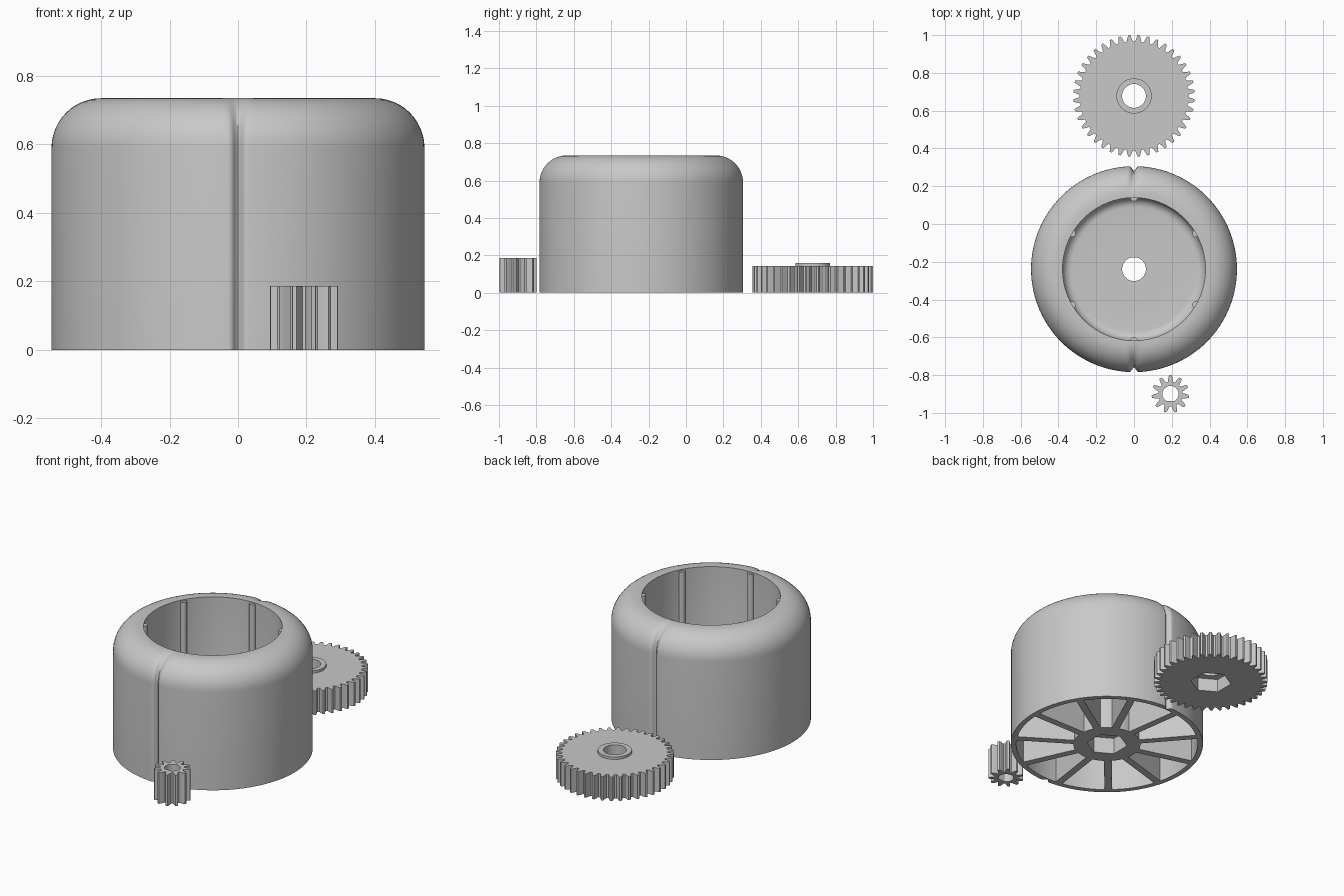
import bpy, bmesh
from math import pi, cos, sin, tau, exp, radians
from mathutils import Matrix, Vector

cube = bpy.data.objects.get("Cube")
if cube:
    bpy.data.objects.remove(cube, do_unlink=True)

grey = bpy.data.materials.new("plain grey")
grey.use_nodes = True
grey.diffuse_color = (0.58, 0.58, 0.58, 1)
grey.node_tree.nodes["Principled BSDF"].inputs["Base Color"].default_value = (0.58, 0.58, 0.58, 1)


def finish(name, bm, loc):
    bmesh.ops.recalc_face_normals(bm, faces=bm.faces)
    mesh = bpy.data.meshes.new(name)
    bm.to_mesh(mesh)
    bm.free()
    mesh.materials.append(grey)
    obj = bpy.data.objects.new(name, mesh)
    obj.location = loc
    bpy.context.collection.objects.link(obj)
    bpy.ops.object.select_all(action="DESELECT")
    obj.select_set(True)
    bpy.context.view_layer.objects.active = obj
    bpy.ops.object.shade_smooth_by_angle(angle=radians(30))
    return obj


def ring_loft(name, rows, angles, loc):
    """Closed ring; each row is (radius, z), where the radius may depend on the angle."""
    bm = bmesh.new()
    loops = []
    for radius, z in rows:
        loop = []
        for a in angles:
            r = radius(a) if callable(radius) else radius
            h = z(a) if callable(z) else z
            loop.append(bm.verts.new((r * cos(a), r * sin(a), h)))
        loops.append(loop)
    n = len(angles)
    for k, low in enumerate(loops):
        high = loops[(k + 1) % len(loops)]
        for i in range(n):
            j = (i + 1) % n
            bm.faces.new((low[i], low[j], high[j], high[i]))
    return finish(name, bm, loc)


def even(n):
    return [tau * i / n for i in range(n)]


def merge(*lists):
    return sorted({round(a % tau, 4) for group in lists for a in group})


def hexagon(corner):
    """Hexagon radius by angle, with corners along y."""
    def radius(a):
        off = (a + pi / 6) % (pi / 3) - pi / 6
        return corner * cos(pi / 6) / cos(off)
    return radius


HEX_CORNERS = [pi / 6 + a for a in even(6)]

# Gear tooth outline: position within one pitch, share of the tooth height
TOOTH = [(0, 1), (0.11, 1), (0.18, 0.75), (0.25, 0.45), (0.33, 0.12), (0.38, 0), (0.5, 0)]


def gear_outline(teeth, module, phase):
    tip, root = module * (teeth + 2) / 2, module * (teeth - 2.5) / 2

    def radius(a):
        u = abs(((a - phase) * teeth / tau + 0.5) % 1 - 0.5)
        for (u0, h0), (u1, h1) in zip(TOOTH, TOOTH[1:]):
            if u <= u1:
                return root + (tip - root) * (h0 + (h1 - h0) * (u - u0) / (u1 - u0))
        return root

    angles = [phase + (k + s * u) * tau / teeth
              for k in range(teeth) for u, _ in TOOTH for s in (-1, 1)]
    return radius, angles


# Large gear with raised collar, round bore and hexagonal pocket below
MODULE = 0.01535
teeth, tooth_angles = gear_outline(40, MODULE, pi / 2 + pi / 40)
nut = hexagon(0.115)
ring_loft("large_gear", [
    (teeth, 0), (teeth, 0.143), (0.093, 0.143), (0.093, 0.158),
    (0.063, 0.158), (0.063, 0.08), (nut, 0.08), (nut, 0),
], merge(tooth_angles, HEX_CORNERS), (0, 0.678, 0))

# Pinion with a flat on one side of its bore
teeth, tooth_angles = gear_outline(11, MODULE, pi / 2)


def d_bore(a):
    return min(0.043, 0.037 / -sin(a)) if sin(a) < -0.1 else 0.043


ring_loft("pinion", [(teeth, 0), (teeth, 0.187), (d_bore, 0.187), (d_bore, 0)],
          merge(tooth_angles, even(48)), (0.193, -0.9, 0))

# Hollow drum: rounded shoulder, with a vertical groove at front and back
CENTRE = (0, -0.239, 0)
OUTER, TOP, ROUND = 0.545, 0.735, 0.145
INNER, FLOOR, CEILING, HUB = 0.378, 0.25, 0.21, 0.19


def groove(a, turn):
    x = OUTER * cos(a)
    width = 0.013 + 0.03 * (turn / (pi / 2)) ** 2
    return 0.024 * cos(turn) * exp(-(x / width) ** 2)


def shoulder(turn):
    r0, z0 = OUTER - ROUND, TOP - ROUND
    return (lambda a: r0 + cos(turn) * (ROUND - groove(a, turn)),
            lambda a: z0 + sin(turn) * (ROUND - groove(a, turn)))


rows = [(shoulder(0)[0], 0)]
rows += [shoulder(pi / 2 * i / 12) for i in range(13)]
rows += [(INNER, TOP)]
COVE = 0.05
for i in range(7):
    t = pi / 2 * i / 6
    rows.append((INNER - COVE + COVE * cos(t), FLOOR + COVE - COVE * sin(t)))
rows += [(HUB - 0.01, FLOOR), (HUB - 0.01, CEILING), (0.515, CEILING), (0.515, 0)]
fine = [side * pi / 2 + i * 0.008 for side in (1, 3) for i in range(-18, 19)]
ring_loft("drum", rows, merge(even(120), fine), CENTRE)

# Hub with a round bore and hexagonal pocket
ring_loft("hub", [
    (HUB, 0), (HUB, FLOOR + 0.004), (0.063, FLOOR + 0.004),
    (0.063, 0.1), (nut, 0.1), (nut, 0),
], merge(even(72), HEX_CORNERS), CENTRE)

# Radial webs under the floor
bm = bmesh.new()
r0, r1, height = HUB - 0.015, 0.525, CEILING + 0.01
for a in even(11):
    place = (Matrix.Rotation(a, 4, "Z") @ Matrix.Translation(((r0 + r1) / 2, 0, height / 2))
             @ Matrix.Diagonal((r1 - r0, 0.042, height, 1)))
    bmesh.ops.create_cube(bm, size=1, matrix=place)
finish("webs", bm, CENTRE)

# Slim vertical beads inside the drum
bm = bmesh.new()
low, high = FLOOR - 0.01, TOP - 0.008
for a in HEX_CORNERS:
    spot = Vector((INNER * cos(a), INNER * sin(a), (low + high) / 2))
    bmesh.ops.create_cone(bm, cap_ends=True, segments=16, radius1=0.019, radius2=0.019,
                          depth=high - low, matrix=Matrix.Translation(spot))
finish("inner_beads", bm, CENTRE)
